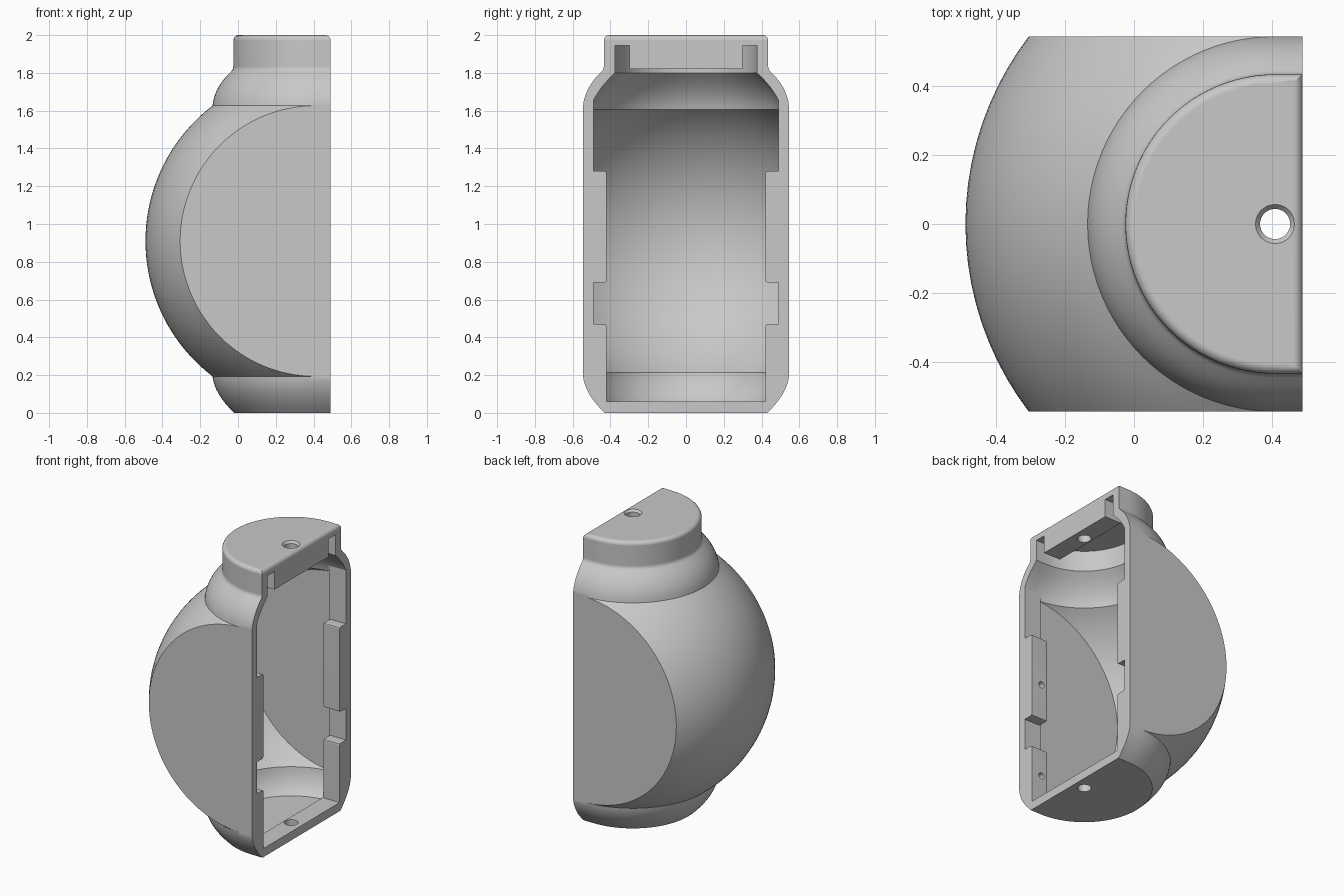
import bpy, bmesh, math
from mathutils import Matrix, Vector

cube = bpy.data.objects.get("Cube")
if cube:
    bpy.data.objects.remove(cube, do_unlink=True)

AXIS = 0.41      # x of the vertical axis
OPEN = 0.49      # x of the open face
LIP = 0.36       # x where the thicker rim around the opening begins
MID = 0.91       # height of the sphere centre

grey = bpy.data.materials.new("plain_grey")
grey.use_nodes = True
grey.diffuse_color = (0.58, 0.58, 0.58, 1)
grey.node_tree.nodes["Principled BSDF"].inputs["Base Color"].default_value = grey.diffuse_color


def make(name, bm):
    bmesh.ops.recalc_face_normals(bm, faces=bm.faces)
    mesh = bpy.data.meshes.new(name)
    bm.to_mesh(mesh)
    bm.free()
    mesh.materials.append(grey)
    obj = bpy.data.objects.new(name, mesh)
    bpy.context.collection.objects.link(obj)
    return obj


def box(name, lo, hi, bevel=0):
    lo, hi = Vector(lo), Vector(hi)
    bm = bmesh.new()
    bmesh.ops.create_cube(bm, size=1)
    bmesh.ops.scale(bm, vec=hi - lo, verts=bm.verts)
    bmesh.ops.translate(bm, vec=(lo + hi) / 2, verts=bm.verts)
    if bevel:
        bmesh.ops.bevel(bm, geom=bm.edges[:], offset=bevel, segments=2,
                        profile=0.5, affect='EDGES')
    return make(name, bm)


def drill(name, centre, r1, r2, depth, along_y=False):
    bm = bmesh.new()
    bmesh.ops.create_cone(bm, cap_ends=True, segments=24, radius1=r1, radius2=r2, depth=depth)
    if along_y:
        bmesh.ops.rotate(bm, verts=bm.verts, matrix=Matrix.Rotation(math.pi / 2, 3, 'X'))
    bmesh.ops.translate(bm, verts=bm.verts, vec=centre)
    return make(name, bm)


def half_lathe(name, profile, steps=48):
    """Half turn about the axis, continued straight to x = end."""
    bm = bmesh.new()
    rings = []
    for r, z, end in profile:
        pts = [(end, r)]
        for i in range(steps + 1):
            a = math.pi * (0.5 + i / steps)
            pts.append((AXIS + r * math.cos(a), r * math.sin(a)))
        pts.append((end, -r))
        rings.append([bm.verts.new((x, y, z)) for x, y in pts])
    for low, high in zip(rings, rings[1:]):
        for i in range(len(low)):
            j = (i + 1) % len(low)
            bm.faces.new((low[i], low[j], high[j], high[i]))
    bm.faces.new(rings[0])
    bm.faces.new(rings[-1])
    return make(name, bm)


def curve(a, b, c, n=8):
    a, b, c = Vector(a), Vector(b), Vector(c)
    return [tuple(a * (1 - t) ** 2 + b * 2 * t * (1 - t) + c * t * t)
            for t in (i / n for i in range(n + 1))]


def ball(radius, r_end, n=40):
    top = math.acos(r_end / radius)
    angles = [top * (2 * i / n - 1) for i in range(n + 1)]
    return [(radius * math.cos(a), MID + radius * math.sin(a)) for a in angles]


def combine(target, tool, operation):
    mod = target.modifiers.new("cut", 'BOOLEAN')
    mod.operation, mod.solver, mod.object = operation, 'EXACT', tool
    bpy.context.view_layer.objects.active = target
    bpy.ops.object.modifier_apply(modifier=mod.name)
    bpy.data.objects.remove(tool, do_unlink=True)


# Outer body: foot, flattened ball, shoulder and neck with a rounded top edge
outline = curve((0.43, 0), (0.535, 0.1), (0.545, 0.194))[:-1]
outline += ball(0.9, 0.545)
outline += curve((0.545, 1.626), (0.535, 1.725), (0.447, 1.807))[1:-1]
outline += curve((0.447, 1.807), (0.435, 1.818), (0.435, 1.835), 4)
profile = [(r, z, OPEN) for r, z in outline]
ROUND = 0.028
for i in range(6):
    a = math.pi / 10 * i
    inset = ROUND * (1 - math.cos(a))
    profile.append((0.435 - inset, 2 - ROUND + ROUND * math.sin(a), OPEN - inset))
shell = half_lathe("half_shell", profile)
combine(shell, box("flat_sides", (-1, -0.5445, -1), (1, 0.5445, 3)), 'INTERSECT')

# Inner cavity follows the outside at wall thickness
inside = curve((0.42, 0.05), (0.49, 0.11), (0.505, 0.214))[:-1]
inside += ball(0.86, 0.505)
inside += curve((0.505, 1.606), (0.485, 1.7), (0.375, 1.8))[1:] + [(0.375, 1.945)]
cavity = half_lathe("cavity", [(r, z, 0.6) for r, z in inside])
combine(cavity, box("inner_sides", (-1, -0.504, -1), (1, 0.504, 3)), 'INTERSECT')

# Solid blocks left inside along the opening: neck bar, floor sill, side lips and ribs
combine(cavity, box("neck_bar", (LIP, -0.3, 1.82), (0.8, 0.3, 2.2)), 'DIFFERENCE')
combine(cavity, box("floor_sill", (LIP, -0.8, -0.2), (0.8, 0.8, 0.06)), 'DIFFERENCE')
for side in (-1, 1):
    y0, y1 = sorted((side * 0.49, side * 0.8))
    combine(cavity, box("lip", (LIP, y0, -0.4), (0.8, y1, 2.2)), 'DIFFERENCE')
    y0, y1 = sorted((side * 0.42, side * 0.7))
    for z0, z1 in ((-0.3, 0.47), (0.69, 1.28)):
        combine(cavity, box("rib", (LIP, y0, z0), (0.8, y1, z1), 0.012), 'DIFFERENCE')
combine(shell, cavity, 'DIFFERENCE')

# Screw holes: through the neck and floor, blind in the ribs of one side
combine(shell, drill("top_hole", (AXIS, 0, 1.9), 0.044, 0.044, 0.5), 'DIFFERENCE')
combine(shell, drill("top_sink", (AXIS, 0, 2), 0.044, 0.07, 0.03), 'DIFFERENCE')
combine(shell, drill("floor_hole", (AXIS, 0, 0), 0.044, 0.044, 0.3), 'DIFFERENCE')
for z in (0.275, 0.94):
    combine(shell, drill("rib_hole", (AXIS, -0.42, z), 0.022, 0.022, 0.16, True), 'DIFFERENCE')

# Smooth curved faces, keep edges crisp and large faces flat
bpy.ops.object.select_all(action='DESELECT')
shell.select_set(True)
bpy.context.view_layer.objects.active = shell
bpy.ops.object.shade_smooth_by_angle(angle=math.radians(25))
flat = shell.modifiers.new("flat_normals", 'WEIGHTED_NORMAL')
flat.keep_sharp = True
